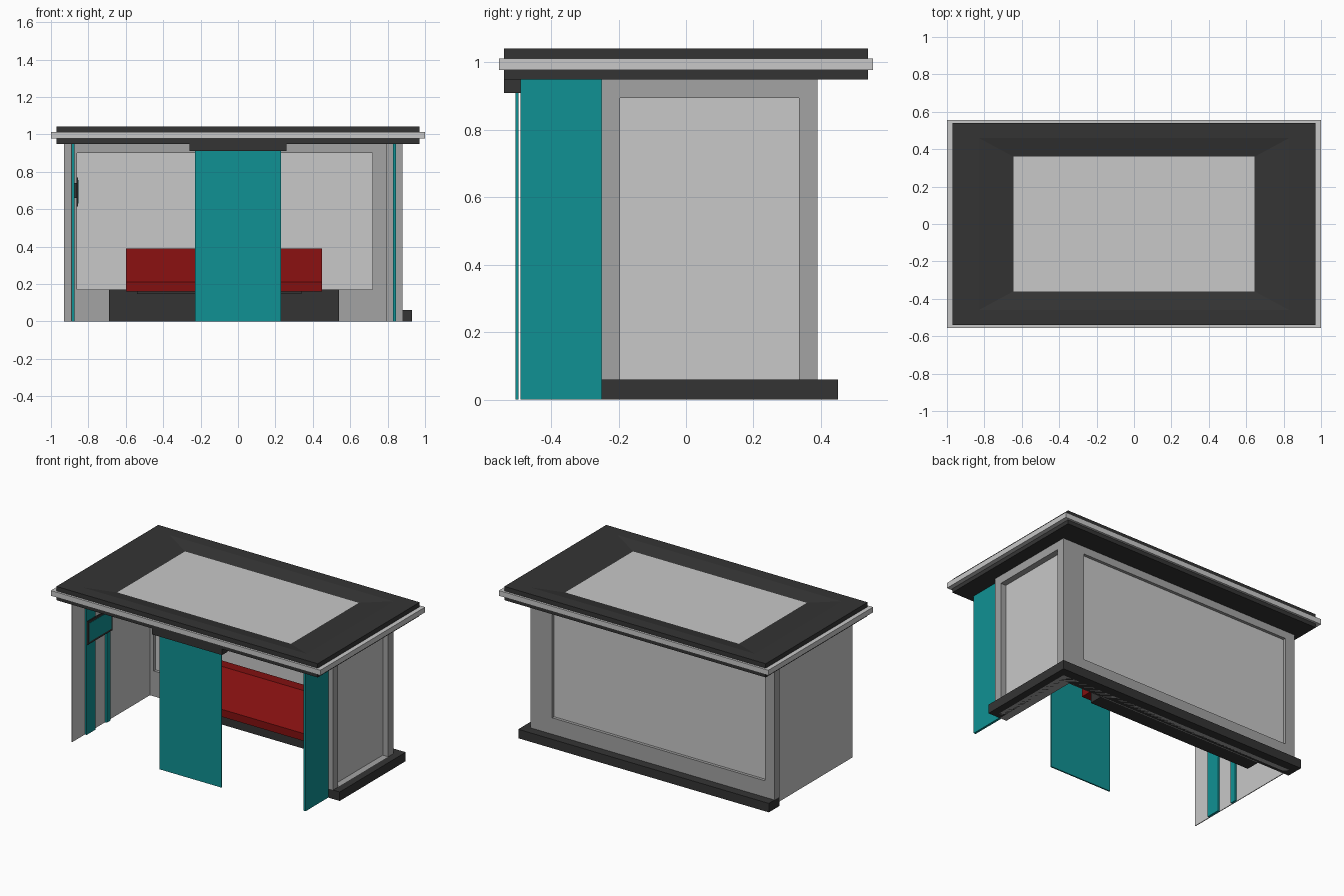
import bpy
import bmesh

cube = bpy.data.objects.get("Cube")
if cube:
    bpy.data.objects.remove(cube, do_unlink=True)


def material(name, r, g, b):
    m = bpy.data.materials.new(name)
    m.use_nodes = True
    m.diffuse_color = (r, g, b, 1)
    m.node_tree.nodes["Principled BSDF"].inputs["Base Color"].default_value = (r, g, b, 1)
    return m


LIGHT = material("light grey", 0.58, 0.58, 0.58)
GREY = material("mid grey", 0.366, 0.366, 0.366)
DARK = material("charcoal", 0.034, 0.034, 0.034)
TEAL = material("teal", 0.005, 0.283, 0.292)
RED = material("dark red", 0.223, 0.005, 0.005)


def finish(name, bm, *mats):
    bmesh.ops.recalc_face_normals(bm, faces=bm.faces)
    mesh = bpy.data.meshes.new(name)
    bm.to_mesh(mesh)
    bm.free()
    for m in mats:
        mesh.materials.append(m)
    obj = bpy.data.objects.new(name, mesh)
    bpy.context.collection.objects.link(obj)
    return obj


def add_box(bm, xs, ys, zs):
    verts = bmesh.ops.create_cube(bm, size=1)["verts"]
    for v in verts:
        for i, (lo, hi) in enumerate((xs, ys, zs)):
            v.co[i] = lo if v.co[i] < 0 else hi


def boxes(name, mat, *parts):
    bm = bmesh.new()
    for part in parts:
        add_box(bm, *part)
    return finish(name, bm, mat)


def extrude_x(name, mat, profile, x0, x1):
    """Prism from a (y, z) profile along x."""
    bm = bmesh.new()
    face = bm.faces.new([bm.verts.new((x0, y, z)) for y, z in profile])
    out = bmesh.ops.extrude_face_region(bm, geom=[face])
    for v in out["geom"]:
        if isinstance(v, bmesh.types.BMVert):
            v.co.x = x1
    return finish(name, bm, mat)


TOP = 0.95

# Back wall: frame around a recessed pane
BACK = (0.335, 0.39)
boxes("back_wall_frame", GREY,
      ((-0.93, -0.86), BACK, (0, TOP)),
      ((0.72, 0.83), BACK, (0, TOP)),
      ((-0.86, 0.72), BACK, (0, 0.17)),
      ((-0.86, 0.72), BACK, (0.9, TOP)))
boxes("back_pane", LIGHT, ((-0.86, 0.72), (0.355, 0.37), (0.17, 0.9)))

# Left-hand and right-hand side walls
SIDE = (0.79, 0.88)
boxes("side_wall_frame", GREY,
      (SIDE, (-0.25, -0.195), (0, TOP)),
      (SIDE, (0.335, 0.39), (0, TOP)),
      (SIDE, (-0.195, 0.335), (0.895, TOP)),
      (SIDE, (-0.195, 0.335), (0, 0.06)))
boxes("side_pane", LIGHT, ((0.825, 0.84), (-0.195, 0.335), (0.06, 0.895)))
boxes("plain_side_wall", LIGHT, ((-0.893, -0.888), (-0.49, 0.34), (0, TOP)))

# Plinth runs round the back corner
boxes("plinth", DARK,
      ((0.84, 0.93), (-0.25, 0.45), (0, 0.06)),
      ((-0.93, 0.84), (0.34, 0.45), (0, 0.06)))

# Teal panels and posts
boxes("side_panel", TEAL, ((0.83, 0.845), (-0.49, -0.25), (0, TOP)))
boxes("front_panel", TEAL, ((-0.23, 0.23), (-0.505, -0.496), (0, 0.91)))
boxes("front_header", DARK, ((-0.26, 0.26), (-0.54, -0.48), (0.91, TOP)))
boxes("wall_strips", TEAL,
      ((-0.888, -0.875), (-0.355, -0.26), (0, TOP)),
      ((-0.888, -0.875), (-0.14, -0.1), (0, TOP)))

# Wall-mounted screen
boxes("screen_case", DARK,
      ((-0.864, -0.855), (-0.37, -0.11), (0.615, 0.77)),
      ((-0.876, -0.864), (-0.3, -0.18), (0.66, 0.74)))
boxes("screen_face", TEAL, ((-0.856, -0.853), (-0.355, -0.125), (0.63, 0.755)))

# Bench: base, support and leaning red seat
boxes("bench_base", DARK, ((-0.69, 0.54), (0.24, 0.34), (0, 0.17)))
boxes("bench_support", DARK, ((-0.54, 0.34), (0.09, 0.25), (0.148, 0.16)))
extrude_x("bench_seat", RED,
          [(0.05, 0.16), (0.05, 0.21), (0.24, 0.39), (0.31, 0.39), (0.31, 0.16)],
          -0.6, 0.45)

# Roof: soffit, projecting light band and a dished top with a light panel
boxes("roof_soffit", DARK, ((-0.97, 0.97), (-0.54, 0.54), (TOP, 0.978)))
boxes("roof_band", LIGHT, ((-1, 1), (-0.555, 0.555), (0.977, 1.012)))
bm = bmesh.new()
rings = []
for x, y, z in ((0.97, 0.54, 1.01), (0.97, 0.54, 1.042),
                (0.83, 0.46, 1.042), (0.645, 0.36, 1.02)):
    rings.append([bm.verts.new((sx * x, sy * y, z))
                  for sx, sy in ((-1, -1), (1, -1), (1, 1), (-1, 1))])
for a, b in zip(rings, rings[1:]):
    for i in range(4):
        j = (i + 1) % 4
        bm.faces.new((a[i], a[j], b[j], b[i]))
bm.faces.new(rings[0][::-1])
bm.faces.new(rings[-1]).material_index = 1
finish("roof_top", bm, DARK, LIGHT)
